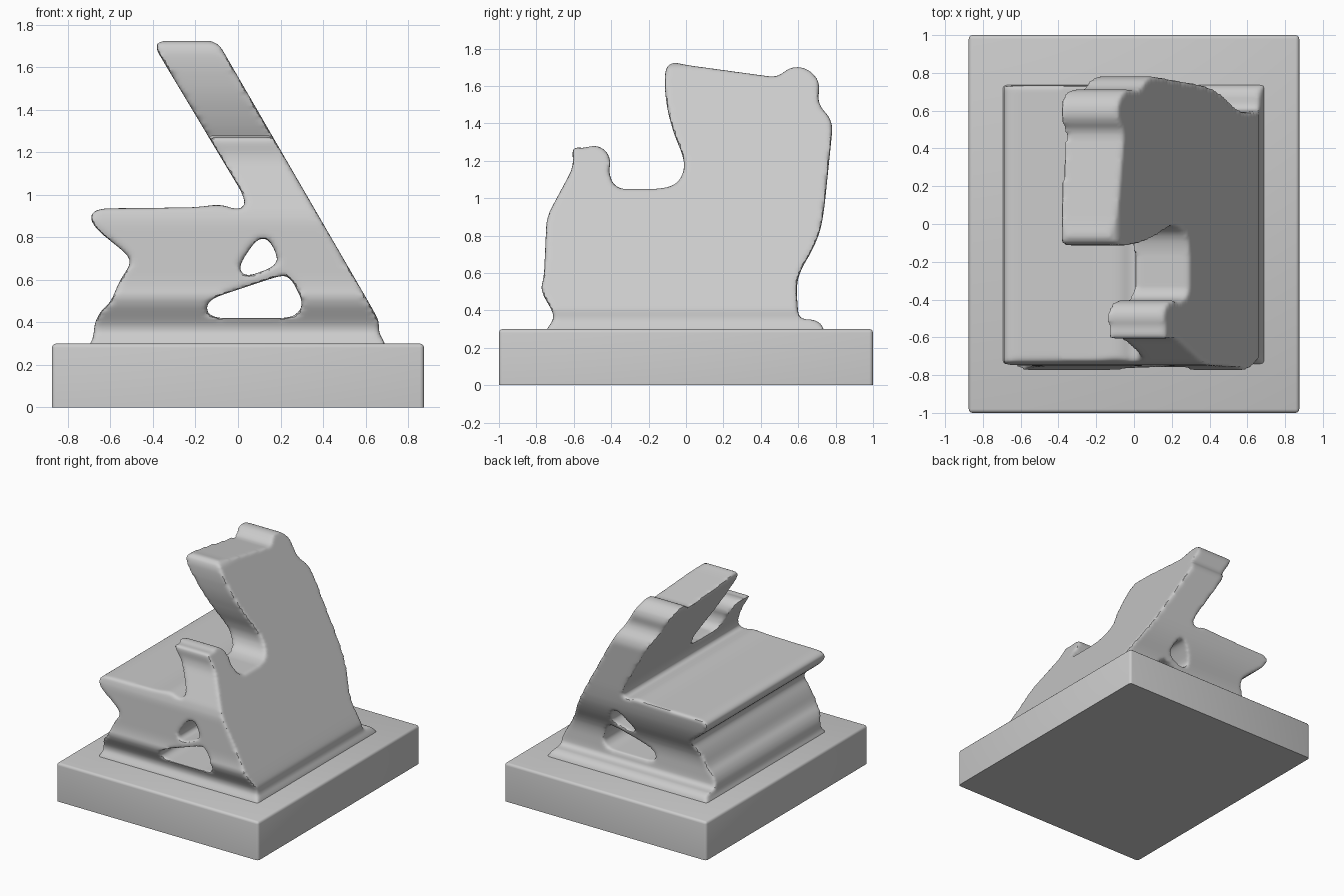
import bpy
import bmesh
from math import radians
from mathutils import Vector

if "Cube" in bpy.data.objects:
    bpy.data.objects.remove(bpy.data.objects["Cube"], do_unlink=True)

# One plain grey for everything
grey = bpy.data.materials.new("light grey")
grey.use_nodes = True
colour = (0.6, 0.6, 0.6, 1)
grey.diffuse_color = colour
grey.node_tree.nodes["Principled BSDF"].inputs["Base Color"].default_value = colour


def soften(points, radius=0.03, rounds=2):
    """Cut the corners of a closed outline so that it turns smoothly."""
    pts = [Vector(p) for p in points]
    for _ in range(rounds):
        cut = []
        for a, b in zip(pts, pts[1:] + pts[:1]):
            step = (b - a) * min(0.25, radius / (b - a).length)
            cut += [a + step, b - step]
        pts = cut
        radius *= 0.4
    return pts


def finish(name, bm):
    bmesh.ops.recalc_face_normals(bm, faces=bm.faces[:])
    mesh = bpy.data.meshes.new(name)
    bm.to_mesh(mesh)
    bm.free()
    mesh.materials.append(grey)
    obj = bpy.data.objects.new(name, mesh)
    bpy.context.collection.objects.link(obj)
    return obj


def prism(name, points, place, vector):
    """Extrude a softened outline; place maps outline coordinates to space."""
    bm = bmesh.new()
    face = bm.faces.new([bm.verts.new(place(*p)) for p in soften(points)])
    grown = bmesh.ops.extrude_face_region(bm, geom=[face], use_keep_orig=True)
    moved = [g for g in grown["geom"] if isinstance(g, bmesh.types.BMVert)]
    bmesh.ops.translate(bm, verts=moved, vec=vector)
    return finish(name, bm)


def along_y(name, points):
    return prism(name, points, lambda x, z: (x, -1, z), (0, 2, 0))


def apply(obj, kind, **settings):
    bpy.ops.object.select_all(action='DESELECT')
    bpy.context.view_layer.objects.active = obj
    obj.select_set(True)
    mod = obj.modifiers.new(kind, kind)
    for key, value in settings.items():
        setattr(mod, key, value)
    bpy.ops.object.modifier_apply(modifier=mod.name)


# Plinth
bm = bmesh.new()
bmesh.ops.create_cube(bm, size=1)
bmesh.ops.scale(bm, verts=bm.verts[:], vec=(1.75, 2, 0.3))
bmesh.ops.translate(bm, verts=bm.verts[:], vec=(0, 0, 0.15))
rim = [e for e in bm.edges if any(v.co.z > 0.2 for v in e.verts)]
bmesh.ops.bevel(bm, geom=rim, offset=0.02, segments=3, profile=0.5, affect='EDGES')
plinth = finish("plinth", bm)

# Outline seen from the front: foot, shelf and leaning slab
body = along_y("body", [
    (-.71, .2), (-.70, .30), (-.68, .32), (-.675, .40), (-.64, .46), (-.60, .49),
    (-.555, .60), (-.505, .67), (-.51, .71), (-.67, .84), (-.70, .90),
    (-.66, .935), (-.2, .94), (-.08, .956), (-.02, .932), (.03, .935),
    (.03, .99), (-.395, 1.70), (-.36, 1.727), (-.10, 1.727),
    (.64, .45), (.665, .40), (.66, .35), (.69, .31), (.71, .2)])

# Outline seen from the side: short front horn, hollow and tall back
side = prism("side_cutter", [
    (-.755, .2), (-.745, .305), (-.725, .325), (-.70, .37), (-.78, .51), (-.76, .57),
    (-.745, .90), (-.60, 1.17), (-.61, 1.26), (-.59, 1.275), (-.55, 1.265),
    (-.49, 1.285), (-.43, 1.26), (-.40, 1.20), (-.415, 1.14), (-.38, 1.05),
    (-.12, 1.05), (-.04, 1.08), (-.005, 1.16), (-.02, 1.24), (-.06, 1.33),
    (-.10, 1.47), (-.115, 1.6), (-.11, 1.70), (-.07, 1.728), (0, 1.712),
    (.49, 1.645), (.54, 1.69), (.60, 1.706), (.67, 1.68), (.72, 1.61),
    (.70, 1.51), (.787, 1.41), (.74, .95), (.72, .83), (.68, .73),
    (.61, .61), (.59, .53), (.60, .37), (.62, .352), (.70, .35),
    (.74, .305), (.755, .2)], lambda y, z: (-1, y, z), (2, 0, 0))

# Two openings running front to back
upper = along_y("upper_opening_cutter", [
    (0, .66), (.03, .61), (.17, .66), (.19, .70), (.15, .785), (.115, .80), (.075, .775)])
lower = along_y("lower_opening_cutter", [
    (-.155, .46), (-.13, .51), (.20, .62), (.245, .615), (.305, .50),
    (.295, .455), (.25, .42), (-.12, .42)])

for cutter, mode in ((side, 'INTERSECT'), (upper, 'DIFFERENCE'), (lower, 'DIFFERENCE')):
    apply(body, 'BOOLEAN', object=cutter, operation=mode, solver='EXACT')
    bpy.data.objects.remove(cutter, do_unlink=True)

# Round all remaining edges of the body
apply(body, 'REMESH', mode='VOXEL', voxel_size=0.014)
apply(body, 'SMOOTH', factor=0.5, iterations=5)

for obj in (plinth, body):
    bpy.ops.object.select_all(action='DESELECT')
    bpy.context.view_layer.objects.active = obj
    obj.select_set(True)
    bpy.ops.object.shade_smooth_by_angle(angle=radians(40))
